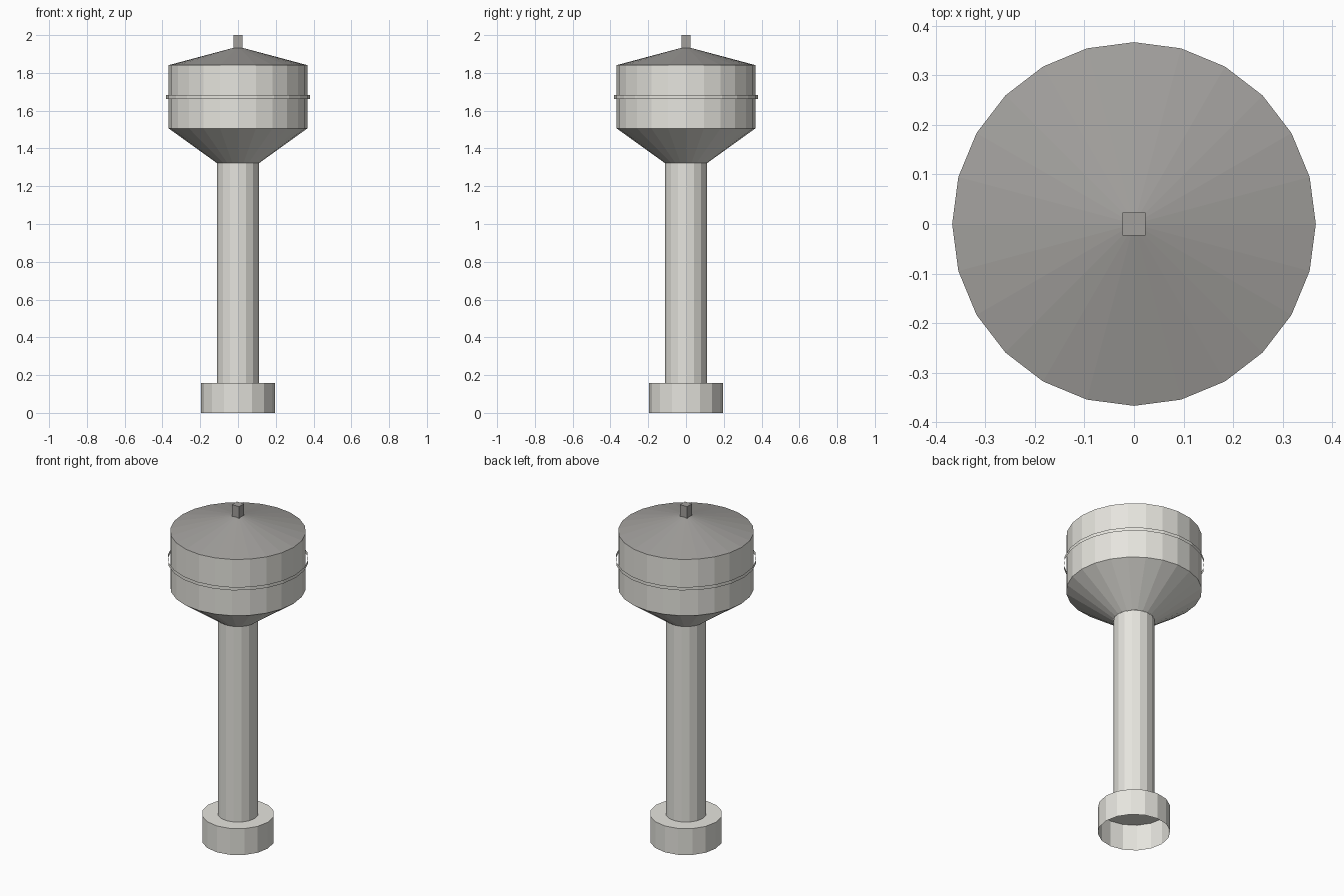
import bpy

cube = bpy.data.objects.get("Cube")
if cube:
    bpy.data.objects.remove(cube, do_unlink=True)


def material(name, color):
    mat = bpy.data.materials.new(name)
    mat.use_nodes = True
    mat.diffuse_color = color
    mat.node_tree.nodes["Principled BSDF"].inputs["Base Color"].default_value = color
    return mat


concrete = material("pale concrete", (0.79, 0.78, 0.73, 1))
metal = material("grey metal", (0.36, 0.35, 0.335, 1))


def shell(name, sides, r_low, r_high, z_low, z_high, mat):
    """Open, flat-shaded ring of wall faces between two radii."""
    bpy.ops.mesh.primitive_cone_add(
        vertices=sides, radius1=r_low, radius2=r_high, depth=z_high - z_low,
        end_fill_type='NOTHING', location=(0, 0, (z_low + z_high) / 2))
    obj = bpy.context.object
    obj.name = name
    obj.data.materials.append(mat)
    return obj


BASE_R, SHAFT_R, TANK_R = 0.196, 0.111, 0.367
BASE_TOP, SHAFT_TOP, TANK_LOW, TANK_TOP, APEX = 0.157, 1.322, 1.506, 1.841, 1.939

# Plinth, open underneath, with a flat top
shell("base_wall", 16, BASE_R, BASE_R, 0, BASE_TOP, concrete)
bpy.ops.mesh.primitive_circle_add(vertices=16, radius=BASE_R, fill_type='NGON',
                                  location=(0, 0, BASE_TOP))
bpy.context.object.name = "base_top"
bpy.context.object.data.materials.append(concrete)

# Shaft and tank
shell("shaft", 16, SHAFT_R, SHAFT_R, BASE_TOP, SHAFT_TOP, concrete)
shell("tank_funnel", 24, SHAFT_R, TANK_R, SHAFT_TOP, TANK_LOW, concrete)
shell("tank_wall", 24, TANK_R, TANK_R, TANK_LOW, TANK_TOP, concrete)
shell("tank_band", 24, 0.38, 0.38, 1.663, 1.683, concrete)
shell("roof", 24, TANK_R, 0, TANK_TOP, APEX, metal)

# Square vent on the roof peak
bpy.ops.mesh.primitive_cube_add(size=1, location=(0, 0, 1.965))
vent = bpy.context.object
vent.name = "roof_vent"
vent.scale = (0.047, 0.047, 0.07)
vent.data.materials.append(metal)
